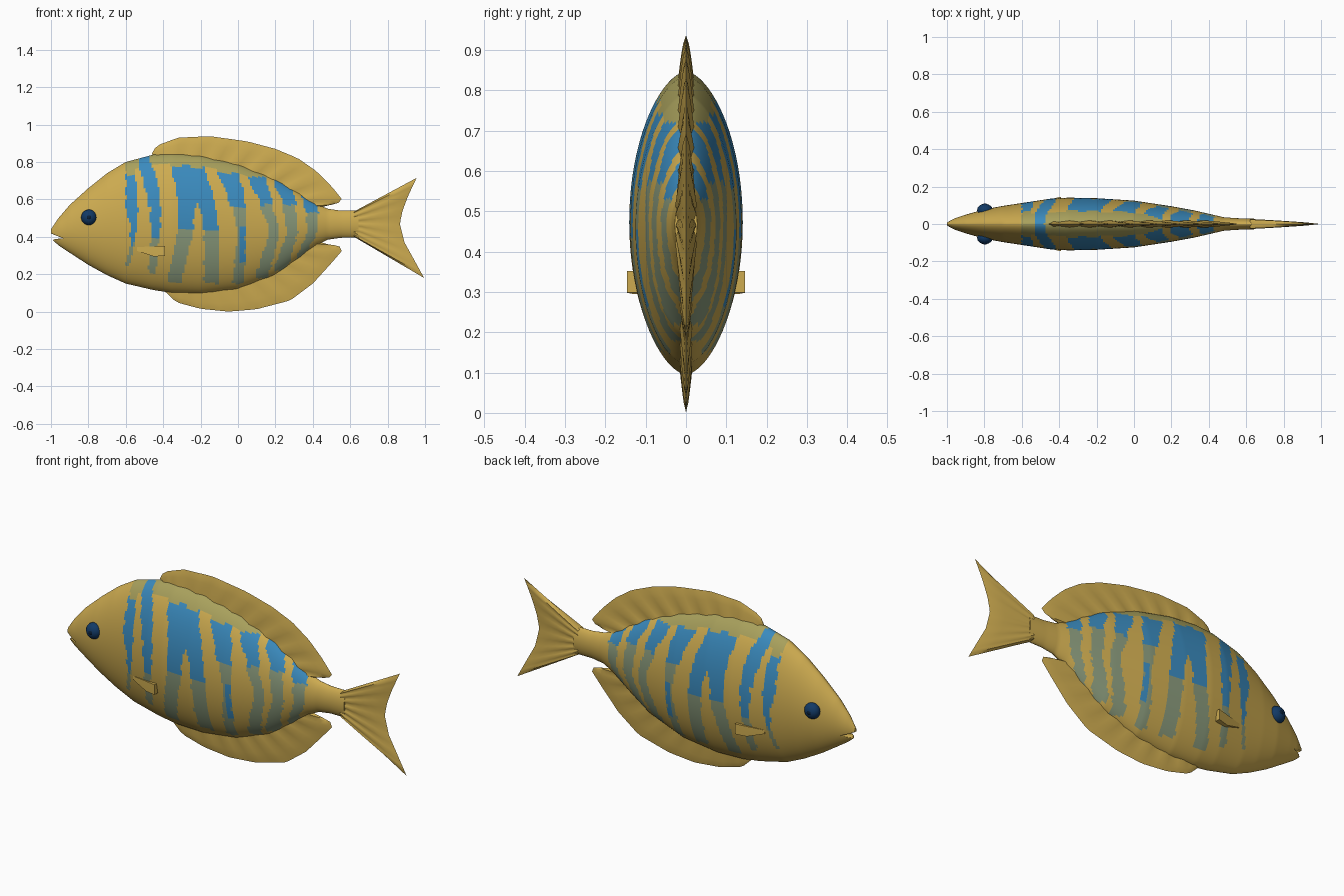
import bpy, bmesh, math
from mathutils import Vector

if "Cube" in bpy.data.objects:
    bpy.data.objects.remove(bpy.data.objects["Cube"], do_unlink=True)


def material(name, hex_code):
    """Flat material from an sRGB hex code, stored as linear values."""
    channels = [int(hex_code[i:i + 2], 16) / 255 for i in (0, 2, 4)]
    color = [((c + 0.055) / 1.055) ** 2.4 if c > 0.04 else c / 12.92 for c in channels] + [1]
    mat = bpy.data.materials.new(name)
    mat.use_nodes = True
    mat.diffuse_color = color
    mat.node_tree.nodes["Principled BSDF"].inputs["Base Color"].default_value = color
    return mat


yellow = material("golden yellow", "CDAB50")
blue = material("stripe blue", "3A8ABD")
pale = material("faded stripe", "88987A")
olive = material("olive back", "A8A05C")
navy = material("eye navy", "123A66")
black = material("pupil black", "0A2038")
YELLOW, BLUE, PALE, OLIVE = range(4)


def finish(name, bm, mats, angle=35):
    """Turn a bmesh into a smooth shaded object."""
    bmesh.ops.recalc_face_normals(bm, faces=bm.faces)
    mesh = bpy.data.meshes.new(name)
    bm.to_mesh(mesh)
    bm.free()
    for mat in mats:
        mesh.materials.append(mat)
    obj = bpy.data.objects.new(name, mesh)
    bpy.context.collection.objects.link(obj)
    bpy.ops.object.select_all(action="DESELECT")
    obj.select_set(True)
    bpy.context.view_layer.objects.active = obj
    bpy.ops.object.shade_smooth_by_angle(angle=math.radians(angle))
    return obj


def interpolate(keys, value):
    """Interpolate rows that are sorted by their first entry."""
    for a, b in zip(keys, keys[1:]):
        if value <= b[0]:
            f = max(0, (value - a[0]) / (b[0] - a[0]))
            return [p + (q - p) * f for p, q in zip(a[1:], b[1:])]
    return keys[-1][1:]


# Body profile: x, belly height, back height, half width
PROFILE = [
    (-1, .39, .44, .008), (-.96, .355, .5, .03), (-.9, .315, .57, .05),
    (-.8, .25, .66, .078), (-.7, .195, .74, .097), (-.6, .15, .8, .112),
    (-.45, .115, .84, .135), (-.35, .1, .847, .141), (-.2, .095, .835, .138),
    (0, .12, .79, .125), (.2, .195, .71, .095), (.32, .28, .64, .073),
    (.42, .355, .575, .05), (.48, .385, .55, .036), (.55, .395, .54, .031),
    (.645, .395, .54, .028)]

# Stripes in hundredths: blue from, blue to, then (height, left, right) from the bottom up
STRIPES = [
    (36, 73, [(24, -61, -59), (36, -57, -55), (49, -58, -54), (53, -60, -53), (82, -60, -56)]),
    (40, 83, [(20, -48, -44), (40, -46, -42), (55, -47, -41), (70, -51, -43), (83, -54, -48)]),
    (44, 78, [(16, -38, -30), (44, -32, -24), (60, -32, -22), (78, -36, -26), (83, -38, -30)]),
    (44, 77, [(15, -18, -10), (44, -18, -10), (57, -21, -12), (61, -25, -13), (79, -29, -19)]),
    (56, 74, [(15, -3, 3), (45, 0, 4), (58, -4, 4), (73, -10, 1), (82, -15, -8)]),
    (27, 45, [(27, 1, 4), (45, 1, 4)]),
    (57, 72, [(18, 9, 16), (42, 17, 22), (60, 11, 18), (72, 5, 15), (79, 1, 9)]),
    (57, 70, [(22, 19, 26), (42, 26, 32), (58, 24, 31), (70, 19, 28), (76, 18, 24)]),
    (53, 67, [(28, 31, 35), (42, 37, 42), (55, 36, 43), (67, 32, 39)])]


def body_color(x, z):
    belly, back, _ = interpolate(PROFILE, x)
    h, u = z * 100, x * 100
    color = YELLOW
    if -.6 < x < .05 and (z - belly) / (back - belly) > .93:
        color = OLIVE
    for low, high, keys in STRIPES:
        if keys[0][0] <= h <= keys[-1][0]:
            left, right = interpolate(keys, h)
            wobble = .4 * math.sin(h * .9 + left)
            if left + wobble <= u <= right + wobble:
                color = BLUE if low <= h <= high else OLIVE if h > high else PALE
                if color == BLUE:
                    return color
    return color


# Body: lofted rings, striped by face position
bm = bmesh.new()
STEPS, SIDES = 150, 80
rings = []
for i in range(STEPS + 1):
    x = -1 + 1.645 * i / STEPS
    belly, back, width = interpolate(PROFILE, x)
    ring = []
    for j in range(SIDES):
        a = math.tau * j / SIDES
        y = math.copysign(abs(math.cos(a)) ** 1.2, math.cos(a)) * width
        z = (back + belly) / 2 + math.sin(a) * (back - belly) / 2
        ring.append(bm.verts.new((x, y, z)))
    rings.append(ring)
for a, b in zip(rings, rings[1:]):
    for j in range(SIDES):
        k = (j + 1) % SIDES
        face = bm.faces.new((a[j], a[k], b[k], b[j]))
        center = face.calc_center_median()
        face.material_index = body_color(center.x, center.z)
bm.faces.new(rings[0])
bm.faces.new(rings[-1])
body = finish("body", bm, [yellow, blue, pale, olive])

# Mouth: wedge cut between the lips
bm = bmesh.new()
wedge = [(-1.03, .43), (-.935, .392), (-.98, .388), (-1.03, .36)]
sides = [[bm.verts.new((x, y, z)) for x, z in wedge] for y in (-.1, .1)]
for side in sides:
    bm.faces.new(side)
for k in range(len(wedge)):
    n = (k + 1) % len(wedge)
    bm.faces.new((sides[0][k], sides[0][n], sides[1][n], sides[1][k]))
cutter = finish("mouth_cutter", bm, [yellow])
cutter.hide_render = True
cut = body.modifiers.new("mouth", "BOOLEAN")
cut.operation, cut.object, cut.solver = "DIFFERENCE", cutter, "EXACT"
bpy.context.view_layer.objects.active = body
bpy.ops.object.modifier_apply(modifier=cut.name)
bpy.data.objects.remove(cutter, do_unlink=True)


def resample(points, count):
    """Spread points evenly along a polyline."""
    points = [Vector(p) for p in points]
    rows, distance = [(0, *points[0])], 0
    for a, b in zip(points, points[1:]):
        distance += (b - a).length
        rows.append((distance, *b))
    return [interpolate(rows, distance * i / count) for i in range(count + 1)]


def fin(name, base, edge, thickness, ridge, count=36, rows=6):
    """Thin two-sided fin from a root line to an outer edge, with raised rays."""
    bm = bmesh.new()
    roots, tips = resample(base, count), resample(edge, count)
    for side in (-1, 1):
        grid = []
        for i, (root, tip) in enumerate(zip(roots, tips)):
            column = []
            for r in range(rows + 1):
                f = r / rows
                half = thickness * (1 - f) ** .6 * (1 + ridge * math.cos(i * math.tau / 4))
                half *= 0 if i in (0, count) else 1
                x, z = [p + (q - p) * f for p, q in zip(root, tip)]
                column.append(bm.verts.new((x, side * half, z)))
            grid.append(column)
        for a, b in zip(grid, grid[1:]):
            for r in range(rows):
                bm.faces.new((a[r], a[r + 1], b[r + 1], b[r]))
    bmesh.ops.remove_doubles(bm, verts=bm.verts, dist=.0001)
    return finish(name, bm, [yellow], 50)


fin("dorsal_fin",
    [(-.45, .82), (-.2, .81), (0, .76), (.2, .68), (.34, .6), (.44, .555)],
    [(-.46, .845), (-.45, .87), (-.42, .893), (-.32, .93), (-.15, .938), (.05, .91), (.2, .87),
     (.32, .82), (.42, .75), (.5, .67), (.56, .595), (.53, .578), (.47, .565)], .017, .25)
fin("anal_fin",
    [(-.38, .13), (-.2, .12), (0, .15), (.2, .23), (.34, .32), (.43, .375)],
    [(-.39, .107), (-.33, .05), (-.2, .015), (-.05, 0), (.1, .013), (.28, .06),
     (.4, .15), (.5, .26), (.56, .33), (.54, .352), (.48, .36)], .014, .2)
fin("tail_fin",
    [(.62, .535), (.62, .47), (.62, .4)],
    [(.955, .715), (.91, .62), (.88, .54), (.865, .47), (.89, .37), (.94, .28), (.995, .18)],
    .024, .12, 24)

# Pectoral fins and eyes on both sides
for side, label in ((1, "left"), (-1, "right")):
    bm = bmesh.new()
    for x, y, low, high in ((-.54, .095, .325, .345), (-.45, .115, .295, .345), (-.39, .13, .298, .352)):
        for z in (low, high):
            for depth in (-.012, .016):
                bm.verts.new((x, side * (y + depth), z))
    bmesh.ops.convex_hull(bm, input=bm.verts)
    finish(label + "_pectoral_fin", bm, [yellow])

    for part, radius, bulge, mat in (("eye", .042, .034, navy), ("pupil", .024, .037, black)):
        bm = bmesh.new()
        bmesh.ops.create_uvsphere(bm, u_segments=16, v_segments=10, radius=1)
        bmesh.ops.scale(bm, vec=(radius, bulge, radius), verts=bm.verts)
        bmesh.ops.translate(bm, vec=(-.797, side * .074, .504), verts=bm.verts)
        finish(label + "_" + part, bm, [mat], 60)
